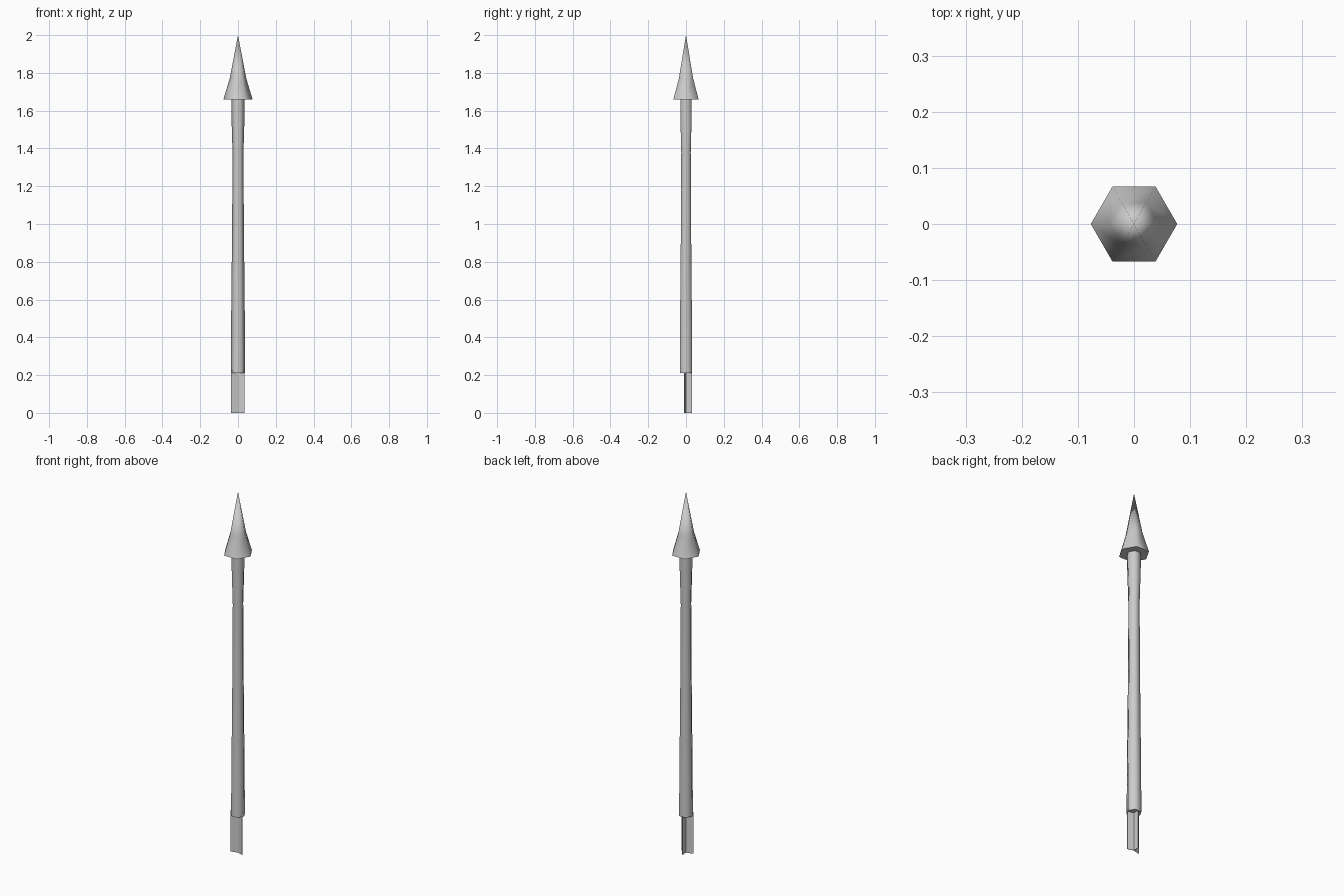
import bpy, bmesh, math

if "Cube" in bpy.data.objects:
    bpy.data.objects.remove(bpy.data.objects["Cube"])


def make_object(name, bm):
    mesh = bpy.data.meshes.new(name)
    bm.normal_update()
    bm.to_mesh(mesh)
    bm.free()
    ob = bpy.data.objects.new(name, mesh)
    bpy.context.collection.objects.link(ob)
    bpy.context.view_layer.objects.active = ob
    ob.select_set(True)
    bpy.ops.object.shade_smooth_by_angle(angle=math.radians(65))
    ob.select_set(False)
    return ob


def hex_lathe(name, profile):
    """Six-sided solid from (radius, height) pairs, bottom to top."""
    bm = bmesh.new()
    rings = []
    for r, z in profile:
        count = 6 if r > 0 else 1
        rings.append([bm.verts.new((r * math.cos(i * math.pi / 3),
                                    r * math.sin(i * math.pi / 3), z)) for i in range(count)])
    for a, b in zip(rings, rings[1:]):
        for i in range(6):
            j = (i + 1) % 6
            bm.faces.new((a[i], a[j], b[0]) if len(b) == 1 else (a[i], a[j], b[j], b[i]))
    for ring, flip in ((rings[0], True), (rings[-1], False)):
        if len(ring) == 6:
            bm.faces.new(ring[::-1] if flip else ring)
    return make_object(name, bm)


# Pointed head with a slight flare at its base
hex_lathe("arrow_head", [(0.077, 1.66), (0.044, 1.77), (0, 2.0)])

# Shaft, waisted in the middle
hex_lathe("shaft", [(0.038, 0.21), (0.037, 0.42), (0.031, 1.0), (0.029, 1.38),
                    (0.035, 1.58), (0.035, 1.66)])

# Three thin fins meeting on the axis at the tail
bm = bmesh.new()
for x, y in ((-0.038, -0.01), (0.034, -0.01), (0, 0.033)):
    length = math.hypot(x, y)
    nx, ny = -y / length * 0.001, x / length * 0.001
    low, high = [[bm.verts.new(p) for p in ((nx, ny, z), (-nx, -ny, z),
                  (x - nx, y - ny, z), (x + nx, y + ny, z))] for z in (0, 0.23)]
    for i in range(4):
        j = (i + 1) % 4
        bm.faces.new((low[i], low[j], high[j], high[i]))
    bm.faces.new(low[::-1])
    bm.faces.new(high)
bmesh.ops.recalc_face_normals(bm, faces=bm.faces)
make_object("tail_fins", bm)
